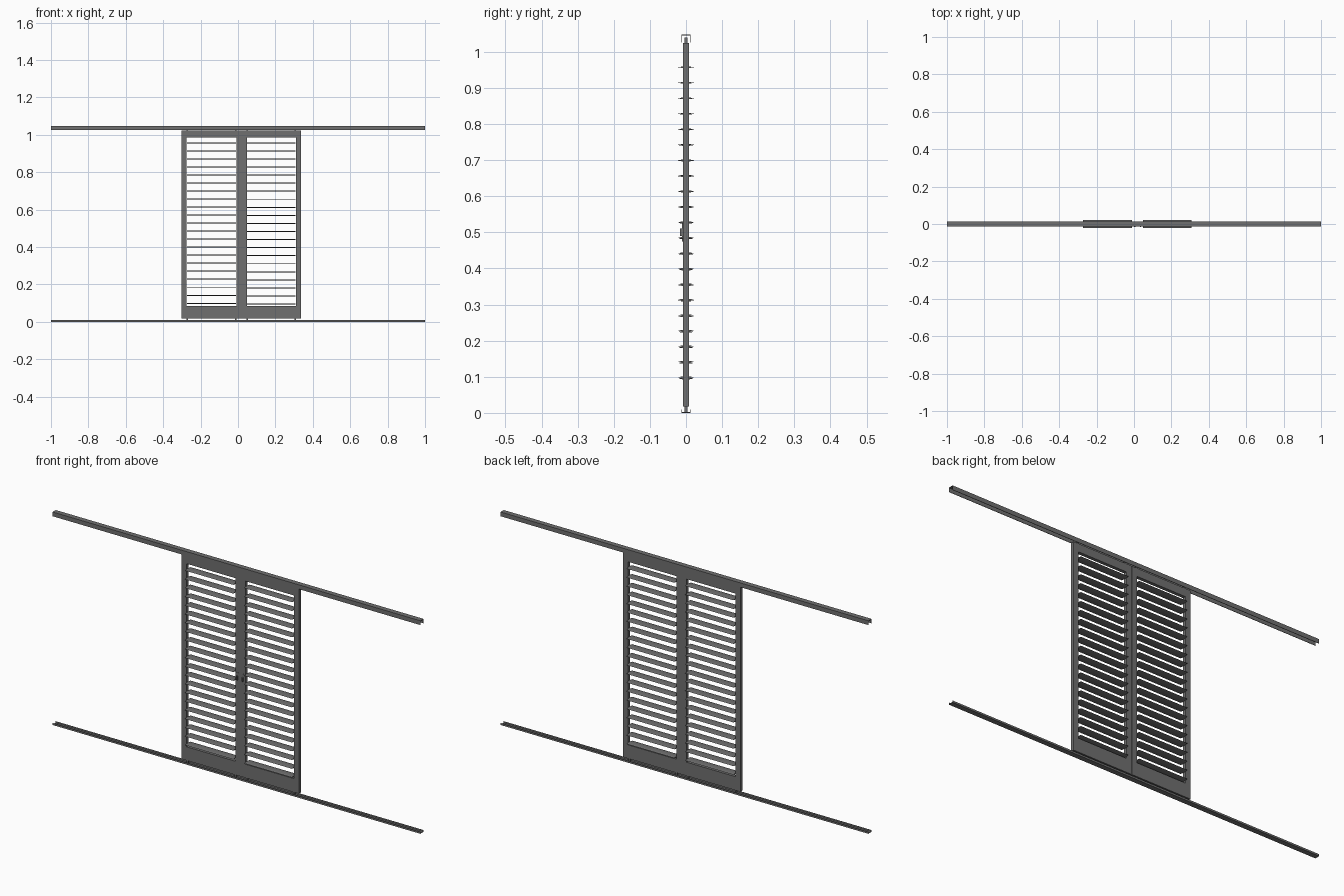
import bpy, math

cube = bpy.data.objects.get("Cube")
if cube:
    bpy.data.objects.remove(cube, do_unlink=True)


def material(name, value):
    m = bpy.data.materials.new(name)
    m.use_nodes = True
    colour = (value, value, value, 1)
    m.diffuse_color = colour
    m.node_tree.nodes["Principled BSDF"].inputs["Base Color"].default_value = colour
    return m


GREY = material("painted grey", 0.16)


def extrude_x(name, profile, x0, x1):
    """Closed (y, z) profile swept along x."""
    n = len(profile)
    verts = [(x, y, z) for x in (x0, x1) for y, z in profile]
    faces = [(i, (i + 1) % n, (i + 1) % n + n, i + n) for i in range(n)]
    faces += [tuple(reversed(range(n))), tuple(range(n, 2 * n))]
    me = bpy.data.meshes.new(name)
    me.from_pydata(verts, [], faces)
    me.materials.append(GREY)
    ob = bpy.data.objects.new(name, me)
    bpy.context.collection.objects.link(ob)
    return ob


def box(name, x0, x1, y0, y1, z0, z1):
    return extrude_x(name, [(y0, z0), (y1, z0), (y1, z1), (y0, z1)], x0, x1)


def channel(name, closed_z, open_z, half, wall):
    """Long U track with its web at closed_z and its mouth at open_z."""
    web = closed_z + math.copysign(wall, open_z - closed_z)
    i = half - wall
    p = [(-half, closed_z), (half, closed_z), (half, open_z), (i, open_z),
         (i, web), (-i, web), (-i, open_z), (-half, open_z)]
    if open_z > closed_z:
        return extrude_x(name, p, -1, 1)
    return extrude_x(name, p[::-1], -1, 1)


# Tracks
channel("top_track", 1.047, 1.026, 0.0125, 0.002)
channel("bottom_track", 0.0, 0.009, 0.0125, 0.002)

# Shutter panels
BOTTOM, TOP, HALF = 0.018, 1.024, 0.008
OPEN_LOW, OPEN_HIGH = 0.085, 0.985
STILE = 0.027


def slat(name, x0, x1, z):
    """Thin blade with a lens-shaped section."""
    p = [(-0.022, 0), (-0.011, -0.0019), (0, -0.0026), (0.011, -0.0019),
         (0.022, 0), (0.011, 0.0019), (0, 0.0026), (-0.011, 0.0019)]
    return extrude_x(name, [(y, z + dz) for y, dz in p], x0, x1)


def panel(side, x0, x1, pitch):
    a, b = x0 + STILE, x1 - STILE
    box(side + "_outer_stile", x0, a, -HALF, HALF, BOTTOM, TOP)
    box(side + "_inner_stile", b, x1, -HALF, HALF, BOTTOM, TOP)
    box(side + "_bottom_rail", a, b, -HALF, HALF, BOTTOM, OPEN_LOW)
    box(side + "_top_rail", a, b, -HALF, HALF, OPEN_HIGH, TOP)
    for k in range(21):
        slat(f"{side}_slat_{k + 1}", a + 0.002, b - 0.002, 0.957 - k * pitch)
    # Guide pins into the tracks
    for k, x in enumerate((x0 + 0.03, x1 - 0.03)):
        box(f"{side}_top_pin_{k}", x - 0.004, x + 0.004, -0.004, 0.004, TOP, 1.04)
        box(f"{side}_bottom_pin_{k}", x - 0.004, x + 0.004, -0.004, 0.004, 0.003, BOTTOM)


panel("right", -0.302, 0.018, 0.0429)
panel("left", 0.020, 0.337, 0.0431)

# Pull handles beside the meeting line
for side, x in (("right", 0.004), ("left", 0.034)):
    box(side + "_handle_plate", x - 0.005, x + 0.005, -0.0105, -HALF, 0.475, 0.525)
    box(side + "_handle_grip", x - 0.003, x + 0.003, -0.016, -0.0105, 0.49, 0.51)
